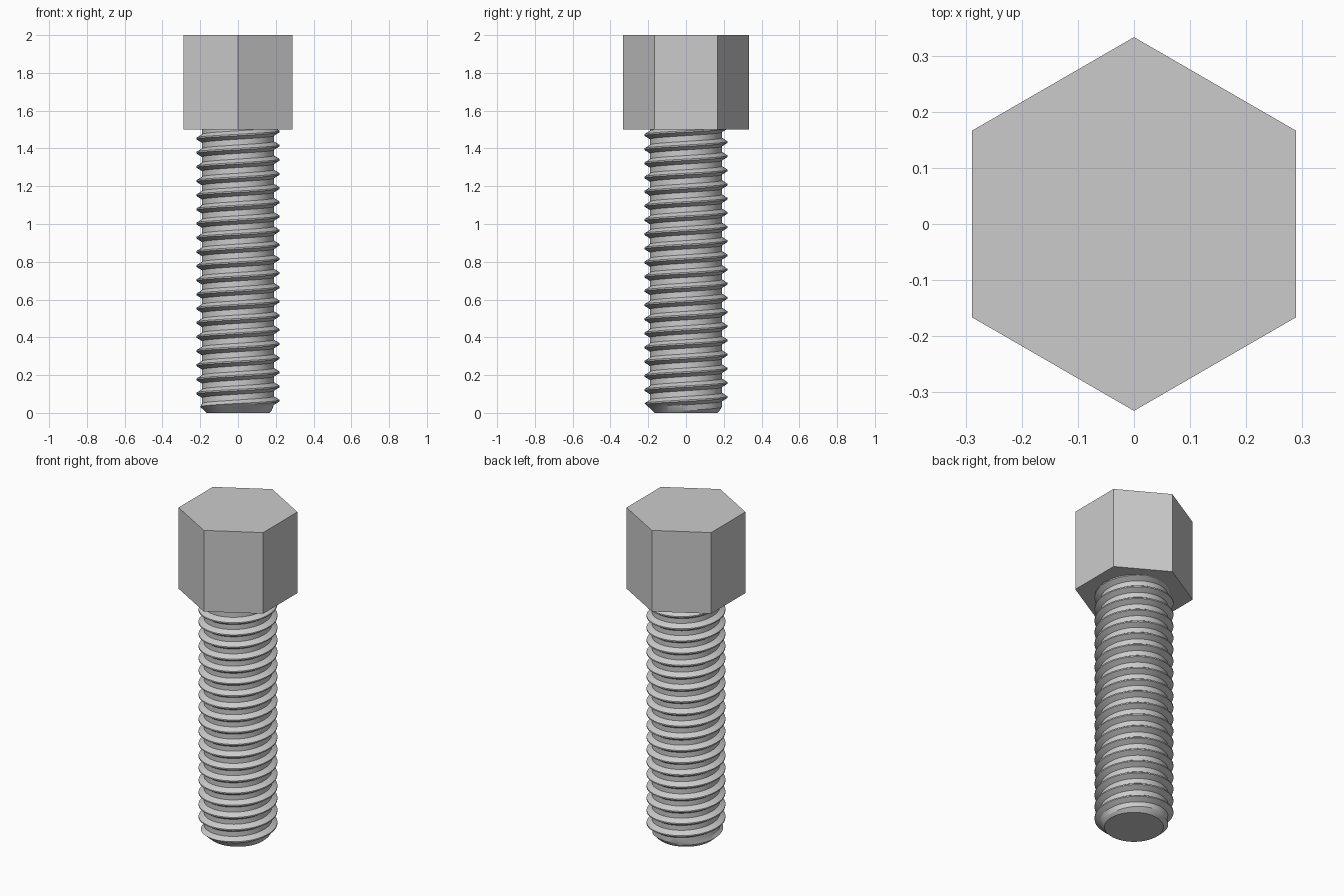
import bpy, bmesh
from math import cos, sin, pi, radians

if "Cube" in bpy.data.objects:
    bpy.data.objects.remove(bpy.data.objects["Cube"], do_unlink=True)

steel = bpy.data.materials.new("grey steel")
steel.use_nodes = True
colour = (0.6, 0.6, 0.6, 1)
steel.diffuse_color = colour
steel.node_tree.nodes["Principled BSDF"].inputs["Base Color"].default_value = colour


def finish(bm, name):
    bmesh.ops.recalc_face_normals(bm, faces=bm.faces[:])
    mesh = bpy.data.meshes.new(name)
    bm.to_mesh(mesh)
    bm.free()
    mesh.materials.append(steel)
    obj = bpy.data.objects.new(name, mesh)
    bpy.context.collection.objects.link(obj)
    return obj


# Hexagonal head with a corner facing the front
bm = bmesh.new()
base = [bm.verts.new((0.333 * sin(i * pi / 3), 0.333 * cos(i * pi / 3), 1.5)) for i in range(6)]
face = bm.faces.new(base)
top = bmesh.ops.extrude_face_region(bm, geom=[face])["geom"]
bmesh.ops.translate(bm, verts=[v for v in top if isinstance(v, bmesh.types.BMVert)], vec=(0, 0, 0.5))
finish(bm, "hex_head")

# Threaded shank: one right-handed helical profile, trimmed by a tip chamfer
PITCH, SIDES, TURNS = 0.075, 64, 23
START, END = -0.0625, 1.51
ROOT, CREST, TIP = 0.19, 0.22, 0.165
PROFILE = [(0, ROOT), (0.4, ROOT), (0.65, CREST), (0.75, CREST)]  # turn fraction, radius

bm = bmesh.new()
columns = []
for i in range(SIDES):
    angle = 2 * pi * i / SIDES
    column = []
    for turn in range(-1, TURNS):
        for part, radius in PROFILE:
            z = START + PITCH * (turn + part + i / SIDES)
            z = min(max(z, 0), END)
            r = min(radius, TIP + 1.1 * z)
            column.append(bm.verts.new((r * cos(angle), r * sin(angle), z)))
    columns.append(column)

# The last column joins the first one a full turn higher
for i, column in enumerate(columns):
    shift = len(PROFILE) if i == SIDES - 1 else 0
    other = columns[(i + 1) % SIDES]
    for j in range(len(column) - 1 - shift):
        bm.faces.new((column[j], other[j + shift], other[j + 1 + shift], column[j + 1]))
bmesh.ops.remove_doubles(bm, verts=bm.verts[:], dist=0.0002)
bmesh.ops.holes_fill(bm, edges=[e for e in bm.edges if e.is_boundary], sides=0)
shank = finish(bm, "threaded_shank")

bpy.ops.object.select_all(action="DESELECT")
shank.select_set(True)
bpy.context.view_layer.objects.active = shank
bpy.ops.object.shade_smooth_by_angle(angle=radians(25))
